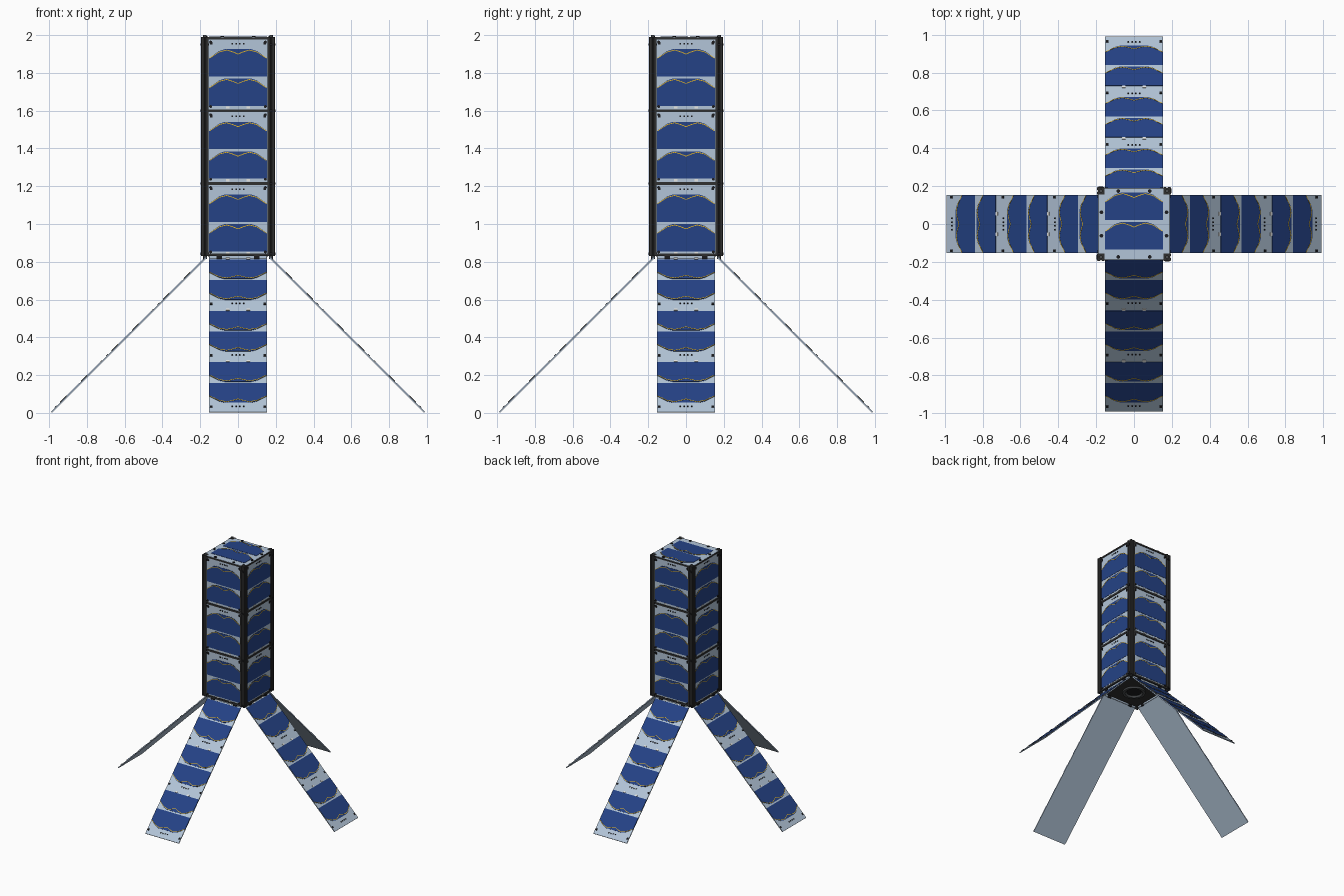
import bpy, bmesh, math
from mathutils import Matrix, Vector

if "Cube" in bpy.data.objects:
    bpy.data.objects.remove(bpy.data.objects["Cube"])

def mat(name, c):
    m = bpy.data.materials.new(name)
    m.diffuse_color = (*c, 1)
    m.use_nodes = True
    m.node_tree.nodes["Principled BSDF"].inputs["Base Color"].default_value = m.diffuse_color
    return m

MATS = [mat("panel_steel_blue", (0.45, 0.56, 0.69)),
        mat("cell_blue", (0.018, 0.055, 0.24)),
        mat("gold_line", (0.85, 0.50, 0.02)),
        mat("rail_charcoal", (0.03, 0.03, 0.03)),
        mat("hardware_black", (0.012, 0.012, 0.014)),
        mat("tab_white", (0.85, 0.85, 0.82)),
        mat("lens_grey", (0.07, 0.075, 0.08))]
PANEL, CELL, GOLD, RAIL, BLACK, WHITE, LENS = range(7)
T, R = Matrix.Translation, Matrix.Rotation
PITCH, Z0 = 0.385, 0.83

def prism(bm, pts, M, z0, z1, mi):
    """Extrude a flat outline from z0 to z1 in the frame M."""
    lo = [bm.verts.new(M @ Vector((x, y, z0))) for x, y in pts]
    hi = [bm.verts.new(M @ Vector((x, y, z1))) for x, y in pts]
    n = len(pts)
    faces = [bm.faces.new(lo[::-1]), bm.faces.new(hi)]
    faces += [bm.faces.new((lo[i], lo[(i + 1) % n], hi[(i + 1) % n], hi[i])) for i in range(n)]
    for f in faces:
        f.material_index = mi

def rect(cx, cy, w, h):
    return [(cx - w / 2, cy - h / 2), (cx + w / 2, cy - h / 2),
            (cx + w / 2, cy + h / 2), (cx - w / 2, cy + h / 2)]

def circle(cx, cy, r, n=12):
    return [(cx + r * math.cos(2 * math.pi * i / n), cy + r * math.sin(2 * math.pi * i / n)) for i in range(n)]

def finish(bm, name):
    bmesh.ops.recalc_face_normals(bm, faces=bm.faces)
    me = bpy.data.meshes.new(name)
    bm.to_mesh(me)
    bm.free()
    for m in MATS:
        me.materials.append(m)
    ob = bpy.data.objects.new(name, me)
    bpy.context.collection.objects.link(ob)
    return ob

def solar_cell(bm, M, y):
    """Clipped-corner cell with a thin gold line waving along its top."""
    half = [(0.153, 0), (0.153, 0.097), (0.10, 0.135), (0.07, 0.145)]
    pts = half + [(-a, b) for a, b in half[::-1]]
    prism(bm, [(a, b + y) for a, b in pts], M, 0, 0.002, CELL)
    line = [(0.15, 0.097), (0.10, 0.130), (0.06, 0.140), (0.03, 0.131), (0, 0.119)]
    line = [(-a, b) for a, b in line] + line[-2::-1]
    for (a, b), (c, d) in zip(line, line[1:]):
        prism(bm, [(a, b + y - .002), (c, d + y - .002), (c, d + y + .002), (a, b + y + .002)],
              M, 0.0015, 0.003, GOLD)

def tile(bm, M):
    """One unit of panel dressing: two cells, white tabs, black pads."""
    solar_cell(bm, M, 0.025)
    solar_cell(bm, M, 0.181)
    for s in (-1, 1):
        prism(bm, rect(s * 0.055, 0.017, 0.018, 0.012), M, 0, 0.004, WHITE)
        for x in (0.01, 0.03):
            prism(bm, rect(s * x, 0.355, 0.008, 0.008), M, 0, 0.004, BLACK)
        prism(bm, rect(s * 0.142, 0.357, 0.012, 0.014), M, 0, 0.004, BLACK)

SIDES = [("front", 0), ("right", 90), ("back", 180), ("left", 270)]
for side, deg in SIDES:
    Z = R(math.radians(deg), 4, 'Z')
    # body wall: three panels
    bm = bmesh.new()
    for k in range(3):
        M = Z @ T((0, -0.186, Z0 + k * PITCH)) @ R(math.pi / 2, 4, 'X')
        prism(bm, rect(0, PITCH / 2, 0.312, PITCH - 0.014), M, -0.01, 0, PANEL)
        tile(bm, M)
        # corner screws of each panel
        for s in (-1, 1):
            for y in (0.022, PITCH - 0.022):
                prism(bm, circle(s * 0.145, y, 0.008, 8), M, 0, 0.007, BLACK)
    finish(bm, side + "_body_panels")

    # deployed wing, folded out 45 degrees below the body
    s = math.sqrt(0.5)
    F = Matrix(((-1, 0, 0, 0), (0, -s, -s, -0.17), (0, -s, s, 0.822), (0, 0, 0, 1)))
    bm = bmesh.new()
    M = Z @ F
    prism(bm, rect(0, 0.5785, 0.306, 1.157), M, -0.004, 0.003, PANEL)
    for k in range(3):
        tile(bm, M @ T((0, k * PITCH - 0.007, 0.003)))
    finish(bm, side + "_wing")

    # hinge strip joining wing and body
    bm = bmesh.new()
    prism(bm, rect(0, -0.172, 0.30, 0.016), Z, 0.818, 0.836, PANEL)
    for x in (-0.1, 0.1):
        prism(bm, rect(x, -0.174, 0.03, 0.022), Z, 0.815, 0.84, BLACK)
    finish(bm, side + "_hinge")

# corner rails with end feet and a shallow groove on each outer face
bm = bmesh.new()
prof = [(.155, .155), (.195, .155), (.195, .170), (.191, .172), (.191, .178), (.195, .180),
        (.195, .192), (.192, .195), (.180, .195), (.178, .191), (.172, .191), (.170, .195), (.155, .195)]
for _, deg in SIDES:
    Z = R(math.radians(deg), 4, 'Z')
    prism(bm, prof, Z, Z0, 1.99, RAIL)
    prism(bm, circle(.175, .175, .009), Z, 1.98, 2.0, LENS)
    prism(bm, circle(.175, .175, .009), Z, 0.822, 0.84, LENS)
    # small brackets at the frame joints
    for z in (Z0 + 0.012, Z0 + PITCH, Z0 + 2 * PITCH, 1.95):
        prism(bm, rect(.176, .176, .046, .022), Z, z - .006, z + .006, BLACK)
finish(bm, "corner_rails")

# cross frames between the units, and the inner core
bm = bmesh.new()
I = Matrix.Identity(4)
prism(bm, rect(0, 0, 0.35, 0.35), I, 0.845, 1.975, BLACK)
for z, h in ((Z0 + 0.008, .014), (Z0 + PITCH, .015), (Z0 + 2 * PITCH, .015), (1.982, .012)):
    prism(bm, rect(0, 0, 0.382, 0.382), I, z - h / 2, z + h / 2, RAIL)
finish(bm, "cross_frames")

# top panel
bm = bmesh.new()
prism(bm, rect(0, 0, 0.376, 0.312), I, 1.982, 1.990, PANEL)
for s in (-1, 1):
    prism(bm, rect(0, s * 0.171, 0.312, 0.034), I, 1.982, 1.990, PANEL)
M = T((0, -0.16, 1.990))
solar_cell(bm, M, 0.025)
solar_cell(bm, M, 0.181)
for a in (-1, 1):
    for b in (-1, 1):
        prism(bm, circle(a * 0.172, b * 0.062, 0.010), I, 1.99, 1.996, BLACK)
        prism(bm, circle(a * 0.083, b * 0.174, 0.010), I, 1.99, 1.996, BLACK)
finish(bm, "top_panel")

# bottom plate with camera opening
bm = bmesh.new()
prism(bm, rect(0, 0, 0.32, 0.32), I, 0.828, 0.84, RAIL)
N = 32
prof = [(0.085, 0.829), (0.085, 0.815), (0.066, 0.815), (0.055, 0.827)]
rings = [[bm.verts.new((x, y, z)) for x, y in circle(0, 0, r, N)] for r, z in prof]
for a, b in zip(rings, rings[1:]):
    for i in range(N):
        f = bm.faces.new((a[i], a[(i + 1) % N], b[(i + 1) % N], b[i]))
        f.material_index = LENS
f = bm.faces.new(rings[-1])
f.material_index = BLACK
finish(bm, "bottom_plate_and_lens")
